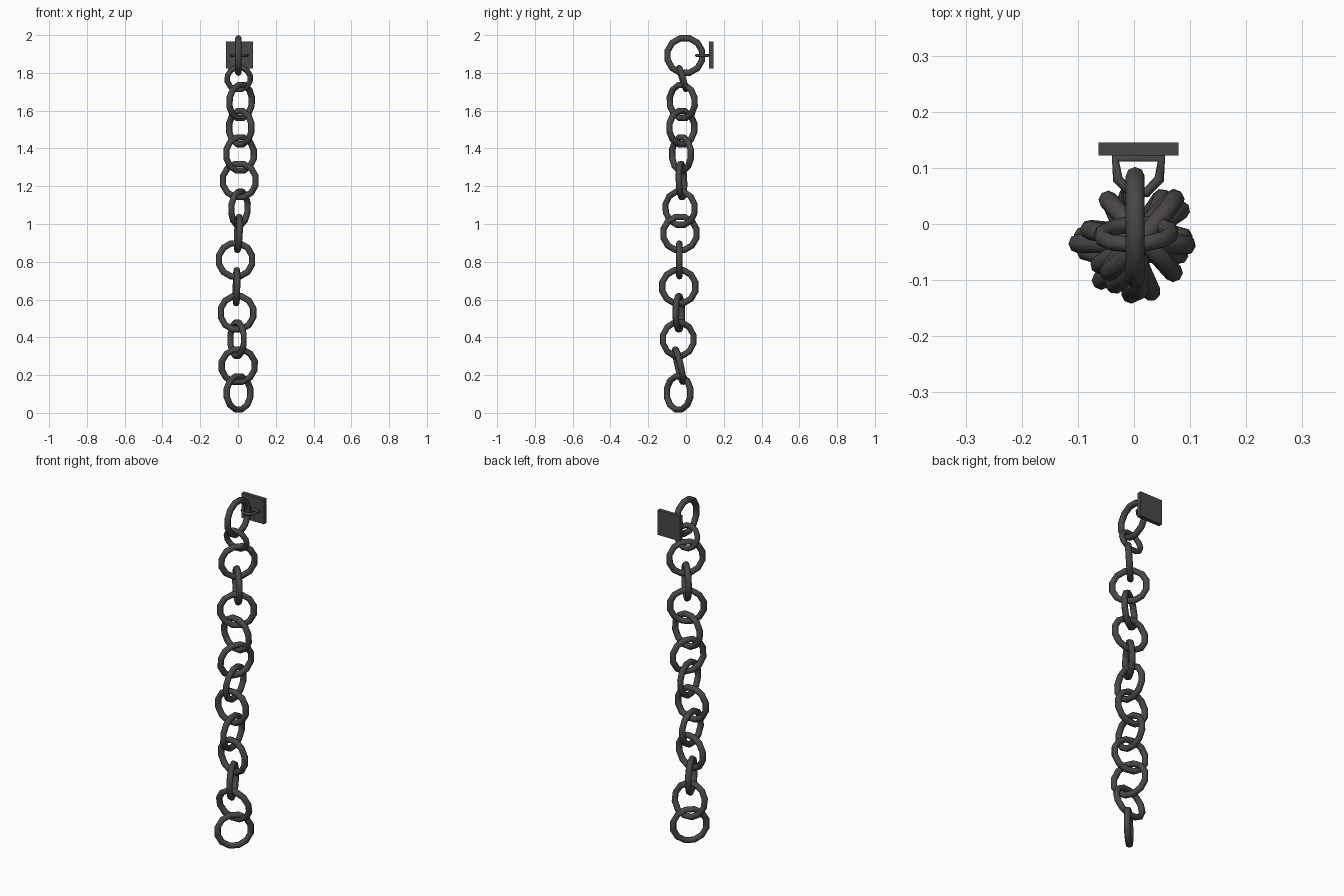
import bpy
from math import radians
from mathutils import Matrix

if "Cube" in bpy.data.objects:
    bpy.data.objects.remove(bpy.data.objects["Cube"])

iron = bpy.data.materials.new("dark_iron")
iron.diffuse_color = (0.068, 0.063, 0.061, 1)
iron.use_nodes = True
iron.node_tree.nodes["Principled BSDF"].inputs["Base Color"].default_value = iron.diffuse_color


def finish(ob, name, smooth=True):
    ob.name = name
    ob.data.materials.clear()
    ob.data.materials.append(iron)
    if smooth:
        bpy.ops.object.shade_smooth_by_angle(angle=radians(50))


# chain links: x, y, z, yaw, lean, ring radius, wire radius
SIDES = 12
R, W = 0.0905, 0.017
links = [
    (0.002, -0.006, 1.892, 90, 0, 0.0945, W),
    (0.004, -0.018, 1.770, 3, 17, 0.062, 0.015),
    (0.014, -0.020, 1.648, 48, 3, R, W),
    (0.012, -0.022, 1.510, -48, 0, R, W),
    (0.011, -0.024, 1.370, 34, 0, R, W),
    (0.007, -0.024, 1.230, -9, 2, R, W),
    (0.008, -0.031, 1.083, 61, 3, R, W),
    (0.002, -0.032, 0.950, 94, 3, R, W),
    (-0.013, -0.035, 0.810, 0, 0, R, W),
    (-0.008, -0.038, 0.668, 92, 1, R, W),
    (-0.005, -0.038, 0.530, -11, 0, R, W),
    (-0.005, -0.041, 0.390, -66, 0, R, W),
    (0.001, -0.036, 0.250, 5, 13, R, W),
    (0.003, -0.039, 0.106, 45, 0, R, W),
]
for i, (x, y, z, yaw, lean, ring, wire) in enumerate(links):
    bpy.ops.mesh.primitive_torus_add(
        major_segments=SIDES, minor_segments=8, major_radius=ring, minor_radius=wire,
        location=(x, y, z), rotation=(radians(90 + lean), 0, radians(yaw)))
    ob = bpy.context.object
    # turn each ring so its flats sit at the top, bottom and ends
    ob.data.transform(Matrix.Rotation(radians(180 / SIDES), 4, 'Z'))
    finish(ob, f"chain_link_{i + 1:02d}")

# square wall plate behind the top link
bpy.ops.mesh.primitive_cube_add(size=1, location=(0.008, 0.134, 1.895))
plate = bpy.context.object
plate.scale = (0.142, 0.023, 0.142)
finish(plate, "wall_plate", False)

# staple loop holding the top link to the plate
path = [(-0.033, 0.117), (0.049, 0.117), (0.045, 0.080),
        (0.022, 0.056), (-0.006, 0.056), (-0.029, 0.080)]
curve = bpy.data.curves.new("staple", 'CURVE')
curve.dimensions = '3D'
curve.bevel_depth = 0.009
curve.bevel_resolution = 1
spline = curve.splines.new('POLY')
spline.points.add(len(path) - 1)
for p, (x, y) in zip(spline.points, path):
    p.co = (x, y, 1.893, 1)
spline.use_cyclic_u = True
staple = bpy.data.objects.new("staple", curve)
bpy.context.collection.objects.link(staple)
curve.materials.append(iron)
